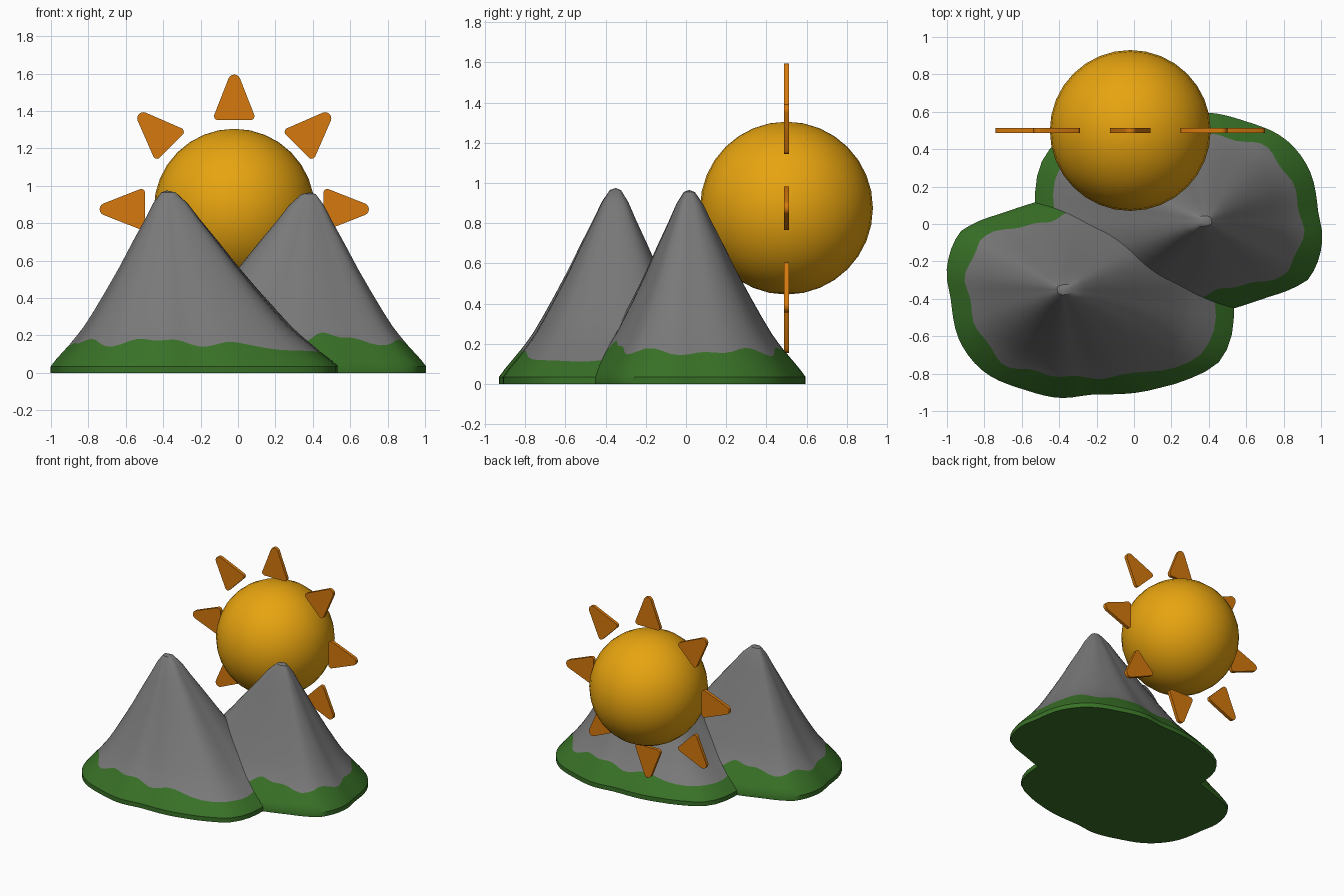
import bpy, bmesh, math
from mathutils import Matrix

if "Cube" in bpy.data.objects:
    bpy.data.objects.remove(bpy.data.objects["Cube"])


def material(name, rgb):
    m = bpy.data.materials.new(name)
    m.diffuse_color = (*rgb, 1)
    m.use_nodes = True
    m.node_tree.nodes["Principled BSDF"].inputs["Base Color"].default_value = m.diffuse_color
    return m


ROCK = material("rock grey", (0.19, 0.19, 0.19))
GRASS = material("grass green", (0.04, 0.165, 0.02))
GOLD = material("sun gold", (0.80, 0.37, 0.005))
ORANGE = material("ray orange", (0.66, 0.19, 0.004))

# mountain footprint: (angle in degrees, radius) around the peak
FOOT = [(-175, .602), (-153, .617), (-134, .61), (-112, .575), (-92, .58), (-72, .59),
        (-48, .72), (-35, .83), (-25, .92), (-15, .935), (-5, .92), (5, .94), (25, .92),
        (45, .73), (65, .57), (90, .50), (110, .49), (128, .52), (143, .59), (151, .63), (171, .63)]
# mountain side profile: (fraction of radius, height)
SIDE = [(0, .975), (.05, .965), (.12, .905), (.19, .82), (.3, .695), (.41, .565), (.52, .445),
        (.63, .33), (.71, .252), (.78, .195), (.84, .15), (.95, .075), (1, .035)]


def foot_radius(deg):
    """Smooth periodic interpolation of the footprint."""
    n = len(FOOT)
    pts = [(FOOT[i % n][0] + 360 * (i // n), FOOT[i % n][1]) for i in range(-2, n + 3)]
    for i in range(1, len(pts) - 2):
        (a1, r1), (a2, r2) = pts[i], pts[i + 1]
        if a1 <= deg <= a2:
            m1 = (r2 - pts[i-1][1]) / (a2 - pts[i-1][0]) * (a2 - a1)
            m2 = (pts[i+2][1] - r1) / (pts[i+2][0] - a1) * (a2 - a1)
            u = (deg - a1) / (a2 - a1)
            return ((2*u**3 - 3*u*u + 1) * r1 + (u**3 - 2*u*u + u) * m1
                    + (3*u*u - 2*u**3) * r2 + (u**3 - u*u) * m2)


def side_height(t):
    for (t1, z1), (t2, z2) in zip(SIDE, SIDE[1:]):
        if t <= t2:
            return z1 + (z2 - z1) * (t - t1) / (t2 - t1)
    return SIDE[-1][1]


def mountain(name, x, y, turn, height):
    N = 72
    bm = bmesh.new()
    rows = [.05, .12, .19, .3, .41, .52, .63, .71, .77, "border", .95, 1, "floor"]
    rings = []
    for row in rows:
        ring = []
        for i in range(N):
            deg = -180 + 360 * i / N
            a = math.radians(deg)
            r = foot_radius(deg)
            if row == "border":      # wavy grass line
                t = 1 - (.107 + .012 * math.sin(7 * a + 1) + .009 * math.sin(12 * a)) / r
                z = side_height(t)
            elif row == "floor":
                t, z = 1, 0
            else:
                t, z = row, side_height(row)
            ring.append(bm.verts.new((t * r * math.cos(a), t * r * math.sin(a),
                                      z * height)))
        rings.append(ring)
    top = bm.verts.new((0, 0, SIDE[0][1] * height))
    grass_from = rows.index("border")
    for i in range(N):
        j = (i + 1) % N
        bm.faces.new((top, rings[0][i], rings[0][j]))
        for k in range(len(rings) - 1):
            f = bm.faces.new((rings[k][i], rings[k+1][i], rings[k+1][j], rings[k][j]))
            f.material_index = int(k >= grass_from)
    bm.faces.new(rings[-1][::-1]).material_index = 1
    bmesh.ops.recalc_face_normals(bm, faces=bm.faces)
    ob = finish(name, bm, [ROCK, GRASS], 35)
    ob.location = (x, y, 0)
    ob.rotation_euler.z = turn


def finish(name, bm, mats, angle):
    me = bpy.data.meshes.new(name)
    bm.to_mesh(me)
    bm.free()
    for m in mats:
        me.materials.append(m)
    ob = bpy.data.objects.new(name, me)
    bpy.context.collection.objects.link(ob)
    bpy.ops.object.select_all(action='DESELECT')
    ob.select_set(True)
    bpy.context.view_layer.objects.active = ob
    bpy.ops.object.shade_smooth_by_angle(angle=math.radians(angle))
    return ob


# mountains: same shape, the rear one turned half round
mountain("front_mountain", -.38, -.35, 0, 1)
mountain("rear_mountain", .385, .015, math.pi, .99)

# sun ball
SUN = (-.02, .5, .875)
bm = bmesh.new()
bmesh.ops.create_uvsphere(bm, u_segments=32, v_segments=16, radius=.43)
finish("sun", bm, [GOLD], 60).location = SUN


# rays: rounded triangular plates
def ray(name, angle):
    bm = bmesh.new()
    verts = []
    for cx, cz, r, start, end in [(0, .687, .033, 25, 155), (-.087, .498, .021, 155, 270),
                                  (.087, .498, .021, 270, 385)]:
        for i in range(7):
            a = math.radians(start + (end - start) * i / 6)
            verts.append(bm.verts.new((cx + r * math.cos(a), -.0125, cz + r * math.sin(a))))
    face = bm.faces.new(verts)
    new = bmesh.ops.extrude_face_region(bm, geom=[face])["geom"]
    bmesh.ops.translate(bm, vec=(0, .025, 0),
                        verts=[v for v in new if isinstance(v, bmesh.types.BMVert)])
    bmesh.ops.recalc_face_normals(bm, faces=bm.faces)
    bmesh.ops.rotate(bm, verts=bm.verts, matrix=Matrix.Rotation(angle, 3, 'Y'))
    finish(name, bm, [ORANGE], 35).location = SUN


for i in range(8):
    ray(f"ray_{i + 1}", i * math.pi / 4)
